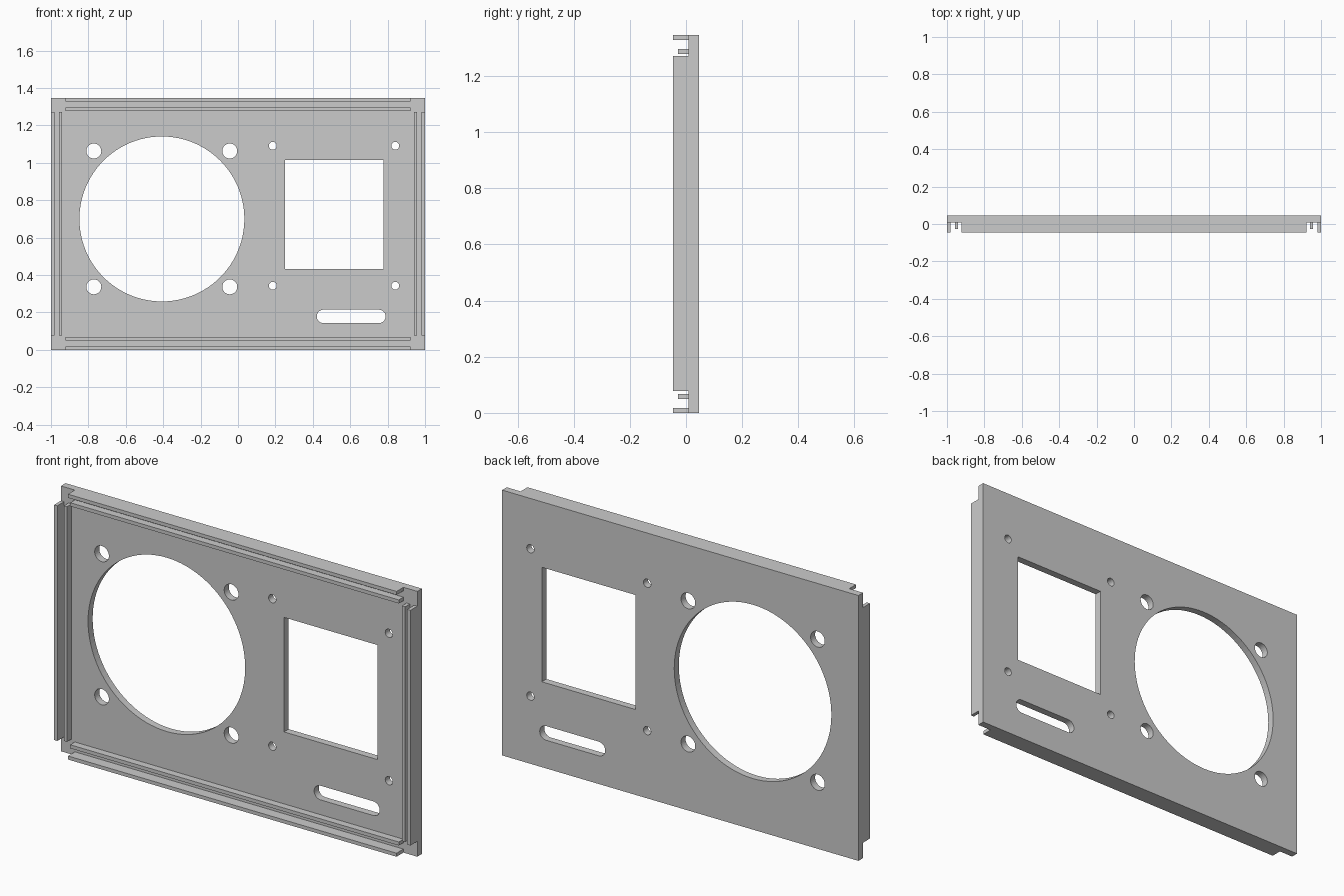
import bpy, bmesh
from math import pi, sin, cos

if "Cube" in bpy.data.objects:
    bpy.data.objects.remove(bpy.data.objects["Cube"])

H = 1.346                       # panel height
FRONT, INNER, FACE, BACK = -0.046, -0.028, 0.009, 0.046


def arc(cx, cz, r, a0, a1, n):
    return [(cx + r * cos(a0 + (a1 - a0) * i / n), cz + r * sin(a0 + (a1 - a0) * i / n))
            for i in range(n + 1)]


def circle(cx, cz, r, n):
    return arc(cx, cz, r, 0, 2 * pi, n)[:-1]


def rect(x0, x1, z0, z1):
    return [(x0, z0), (x1, z0), (x1, z1), (x0, z1)]


def extruded(name, loops, y0, y1):
    """Filled outline with holes in the xz plane, extruded from y0 to y1."""
    curve = bpy.data.curves.new(name, 'CURVE')
    curve.dimensions = '2D'
    curve.fill_mode = 'BOTH'
    curve.extrude = (y1 - y0) / 2
    for pts in loops:
        s = curve.splines.new('POLY')
        s.points.add(len(pts) - 1)
        for p, (x, z) in zip(s.points, pts):
            p.co = (x, z, 0, 1)
        s.use_cyclic_u = True
    tmp = bpy.data.objects.new(name + "_outline", curve)
    bpy.context.collection.objects.link(tmp)
    bpy.context.view_layer.update()
    mesh = bpy.data.meshes.new_from_object(
        tmp.evaluated_get(bpy.context.evaluated_depsgraph_get()))
    bpy.data.objects.remove(tmp)
    bm = bmesh.new()
    bm.from_mesh(mesh)
    for v in bm.verts:
        v.co = (v.co.x, (y0 + y1) / 2 - v.co.z, v.co.y)
    bmesh.ops.remove_doubles(bm, verts=bm.verts, dist=1e-5)
    bmesh.ops.recalc_face_normals(bm, faces=bm.faces)
    for f in bm.faces:
        f.smooth = False
    bm.to_mesh(mesh)
    bm.free()
    mesh.name = name
    obj = bpy.data.objects.new(name, mesh)
    bpy.context.collection.objects.link(obj)
    return obj


# Panel outline and its openings
loops = [rect(-1, 1, 0, H),
         circle(-0.407, 0.70, 0.441, 96),           # fan opening
         rect(0.252, 0.777, 0.433, 1.014)]          # square socket opening
loops += [circle(x, z, 0.04, 32) for x in (-0.771, -0.044) for z in (0.337, 1.063)]
loops += [circle(x, z, 0.021, 24) for x in (0.186, 0.841) for z in (0.343, 1.091)]
# Rounded cable slot
loops.append(arc(0.753, 0.179, 0.036, -pi / 2, pi / 2, 16)
             + arc(0.457, 0.179, 0.036, pi / 2, 3 * pi / 2, 16))
extruded("panel", loops, FACE, BACK)

# Paired rails along each edge: tall outer lip, shorter inner rib
for kind, a, b, front in (("outer_lip", 0, 0.018, FRONT), ("inner_rib", 0.05, 0.068, INNER)):
    extruded("bottom_" + kind, [rect(-0.922, 0.922, a, b)], front, FACE)
    extruded("top_" + kind, [rect(-0.922, 0.922, H - b, H - a)], front, FACE)
    # side ribs sit slightly closer to the edge than top and bottom ribs
    c, d = (a, b) if a == 0 else (0.042, 0.06)
    extruded("left_" + kind, [rect(-1 + c, -1 + d, 0.078, H - 0.075)], front, FACE)
    extruded("right_" + kind, [rect(1 - d, 1 - c, 0.078, H - 0.075)], front, FACE)
